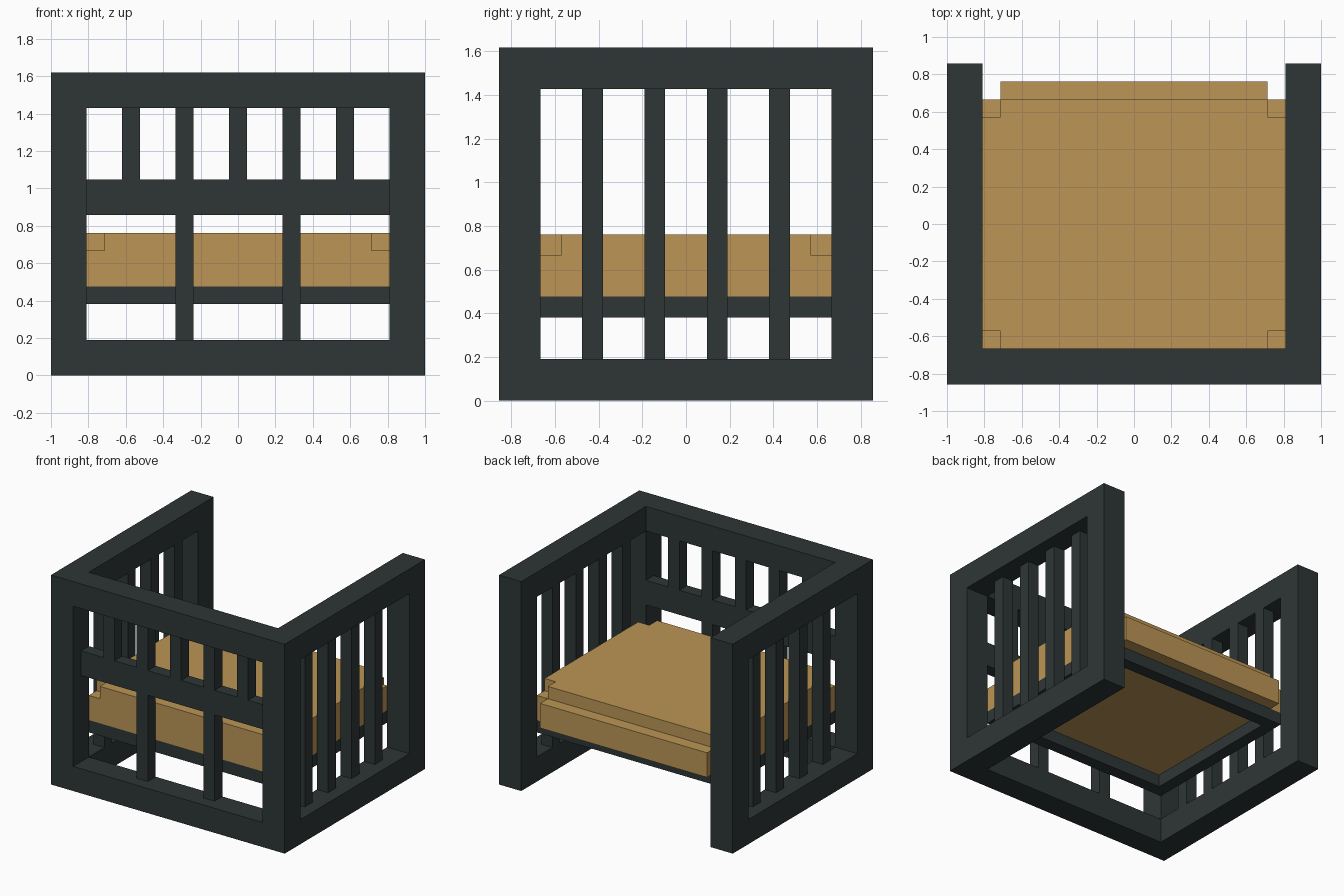
import bpy, bmesh

if "Cube" in bpy.data.objects:
    bpy.data.objects.remove(bpy.data.objects["Cube"], do_unlink=True)

U = 2 / 21  # one grid step: the model is 21 x 18 x 17 steps


def material(name, rgb):
    m = bpy.data.materials.new(name)
    m.use_nodes = True
    m.diffuse_color = (*rgb, 1)
    m.node_tree.nodes["Principled BSDF"].inputs["Base Color"].default_value = (*rgb, 1)
    return m


DARK = material("dark_painted_wood", (0.027, 0.037, 0.036))
TAN = material("tan_cushion", (0.503, 0.301, 0.093))


def prism(name, outline, z0, z1, mat):
    """Extrude a flat outline (grid steps) from z0 up to z1."""
    bm = bmesh.new()
    face = bm.faces.new([bm.verts.new((x * U, y * U, z0 * U)) for x, y in outline])
    up = bmesh.ops.extrude_face_region(bm, geom=[face])["geom"]
    bmesh.ops.translate(bm, vec=(0, 0, (z1 - z0) * U),
                        verts=[v for v in up if isinstance(v, bmesh.types.BMVert)])
    bmesh.ops.recalc_face_normals(bm, faces=bm.faces)
    mesh = bpy.data.meshes.new(name)
    bm.to_mesh(mesh)
    bm.free()
    mesh.materials.append(mat)
    ob = bpy.data.objects.new(name, mesh)
    bpy.context.collection.objects.link(ob)
    return ob


def box(name, x, y, z, mat=DARK):
    return prism(name, [(x[0], y[0]), (x[1], y[0]), (x[1], y[1]), (x[0], y[1])], *z, mat)


def cut(target, cutter):
    mod = target.modifiers.new("cut", "BOOLEAN")
    mod.operation, mod.solver, mod.object = "DIFFERENCE", "EXACT", cutter
    bpy.context.view_layer.objects.active = target
    bpy.ops.object.modifier_apply(modifier=mod.name)
    bpy.data.objects.remove(cutter, do_unlink=True)


# Outer frame: three walls, open at the back, each with a window
wall = [(-10.5, -9), (10.5, -9), (10.5, 9), (8.5, 9),
        (8.5, -7), (-8.5, -7), (-8.5, 9), (-10.5, 9)]
frame = prism("outer_frame", wall, 0, 17, DARK)
cut(frame, box("front_window", (-8.5, 8.5), (-10, -6), (2, 15)))
cut(frame, box("side_windows", (-12, 12), (-7, 7), (2, 15)))

# Front panel: middle rail, five short slats above, two below
box("front_middle_rail", (-8.5, 8.5), (-8, -7), (9, 11))
for x in (-6, -3, 0, 3, 6):
    box("front_upper_slat", (x - .5, x + .5), (-8, -7), (11, 15))
for x in (-3, 3):
    box("front_lower_slat", (x - .5, x + .5), (-8, -7), (2, 9))

# Side slats
for side in (-1, 1):
    for y in (-4.5, -1.5, 1.5, 4.5):
        box("side_slat", sorted((side * 8.5, side * 9.5)), (y - .5, y + .5), (2, 15))

# Seat support ring
ring = box("seat_support", (-8.5, 8.5), (-7, 7), (4, 5))
cut(ring, box("seat_opening", (-7.5, 7.5), (-6, 6), (3, 6)))

# Cushion: body, top layer with notched corners, lip at the back
box("cushion_body", (-8.5, 8.5), (-7, 7), (5, 7), TAN)
notched = [(-8.5, -6), (-7.5, -6), (-7.5, -7), (7.5, -7), (7.5, -6), (8.5, -6)]
notched += [(-x, -y) for x, y in notched]
prism("cushion_top", notched, 7, 8, TAN)
box("cushion_back_lip", (-7.5, 7.5), (7, 8), (5, 7), TAN)
